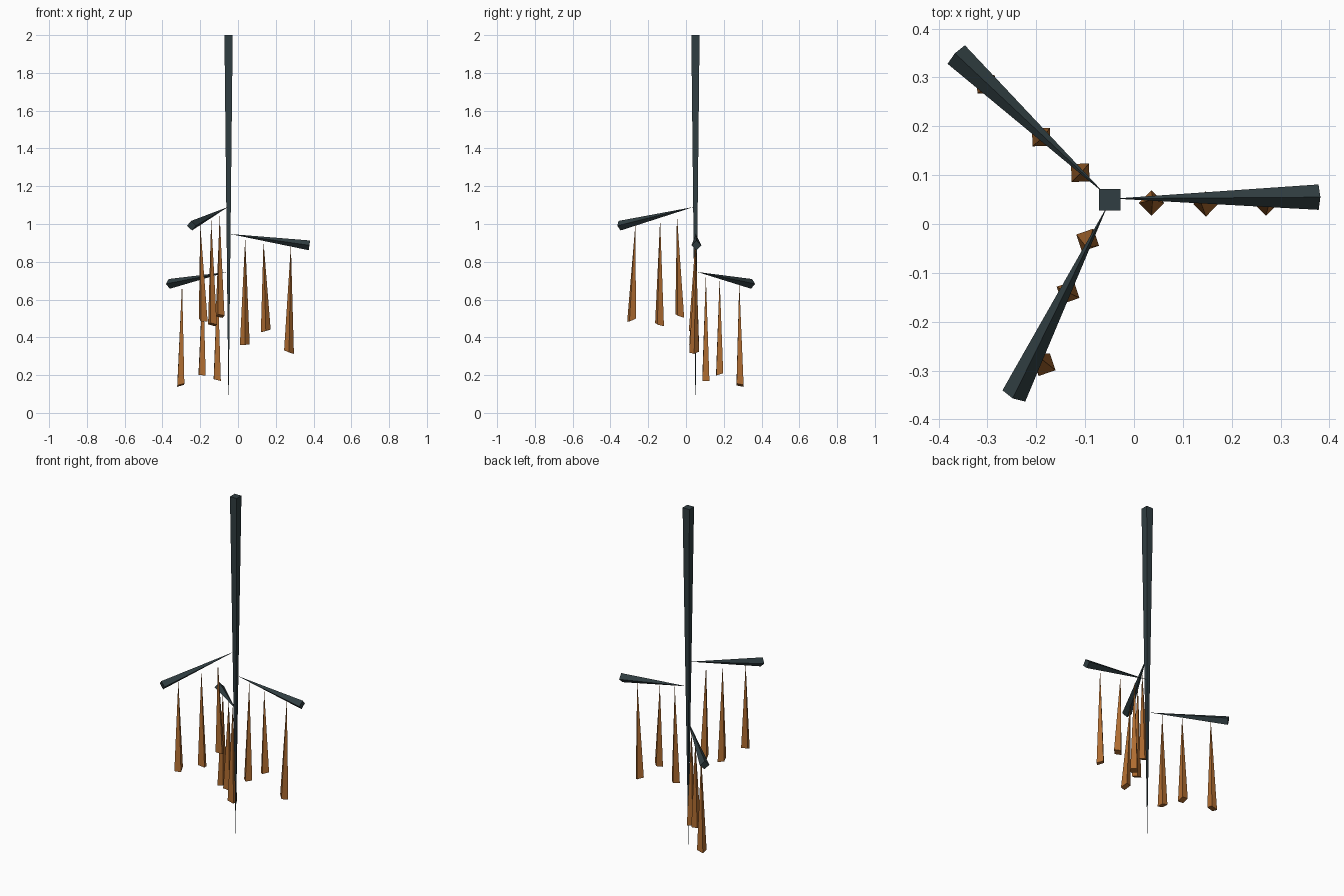
import bpy, bmesh, math
from mathutils import Vector

if "Cube" in bpy.data.objects:
    bpy.data.objects.remove(bpy.data.objects["Cube"], do_unlink=True)


def material(name, color):
    m = bpy.data.materials.new(name)
    m.use_nodes = True
    m.diffuse_color = (*color, 1)
    bsdf = m.node_tree.nodes["Principled BSDF"]
    bsdf.inputs["Base Color"].default_value = (*color, 1)
    bsdf.inputs["Roughness"].default_value = 0.8
    return m


slate = material("dark slate", (0.03, 0.048, 0.054))
amber = material("amber brown", (0.43, 0.15, 0.03))


def spike(name, tip, end, radius, first_corner, mat, slope=(0, 0)):
    """Four-sided spike from a point to a square end; slope tilts the end cap."""
    tip, end = Vector(tip), Vector(end)
    axis = (end - tip).normalized()
    u = Vector(first_corner)
    u = (u - axis * u.dot(axis)).normalized()
    v = axis.cross(u)
    bm = bmesh.new()
    point = bm.verts.new(tip)
    ring = []
    for d in (u, v, -u, -v):
        offset = d * radius
        offset.z += slope[0] * offset.x + slope[1] * offset.y
        ring.append(bm.verts.new(end + offset))
    bm.faces.new(ring)
    for i in range(4):
        bm.faces.new((point, ring[i], ring[(i + 1) % 4]))
    bmesh.ops.recalc_face_normals(bm, faces=bm.faces)
    mesh = bpy.data.meshes.new(name)
    bm.to_mesh(mesh)
    bm.free()
    mesh.materials.append(mat)
    bpy.context.collection.objects.link(bpy.data.objects.new(name, mesh))


# Central pole, tapering down to a point
spike("pole", (-0.05, 0.05, 0), (-0.05, 0.05, 2), 0.031, (1, 1, 0), slate)

# Each arm: tip, end, then its pendants as (tip, bottom, cap slope)
arms = {
    "left": ((-0.042, 0.052, 0.947), (0.378, 0.055, 0.887), [
        ((0.038, 0.05, 0.925), (0.036, 0.043, 0.362), (0.05, 0.1)),
        ((0.135, 0.05, 0.91), (0.147, 0.041, 0.434), (0.25, 0)),
        ((0.28, 0.053, 0.89), (0.27, 0.043, 0.322), (-0.35, 0.1))]),
    "front": ((-0.053, 0.04, 1.09), (-0.246, -0.352, 0.991), [
        ((-0.097, -0.048, 1.05), (-0.095, -0.033, 0.513), (-0.1, -0.4)),
        ((-0.142, -0.137, 1.025), (-0.135, -0.14, 0.468), (-0.2, -0.3)),
        ((-0.2, -0.268, 1.0), (-0.184, -0.288, 0.492), (-0.2, 0.45))]),
    "back": ((-0.058, 0.06, 0.746), (-0.364, 0.347, 0.683), [
        ((-0.108, 0.105, 0.73), (-0.11, 0.105, 0.174), (-0.25, 0)),
        ((-0.185, 0.178, 0.715), (-0.19, 0.178, 0.206), (-0.1, 0.35)),
        ((-0.296, 0.282, 0.695), (-0.303, 0.286, 0.147), (0.3, -0.2))]),
}

for side, (tip, end, pendants) in arms.items():
    spike(side + "_arm", tip, end, 0.026, (0, 0, 1), slate)
    outward = (end[0] - tip[0], end[1] - tip[1], 0)
    for n, (top, bottom, slope) in enumerate(pendants, 1):
        spike(f"{side}_pendant_{n}", top, bottom, 0.026, outward, amber, slope)
